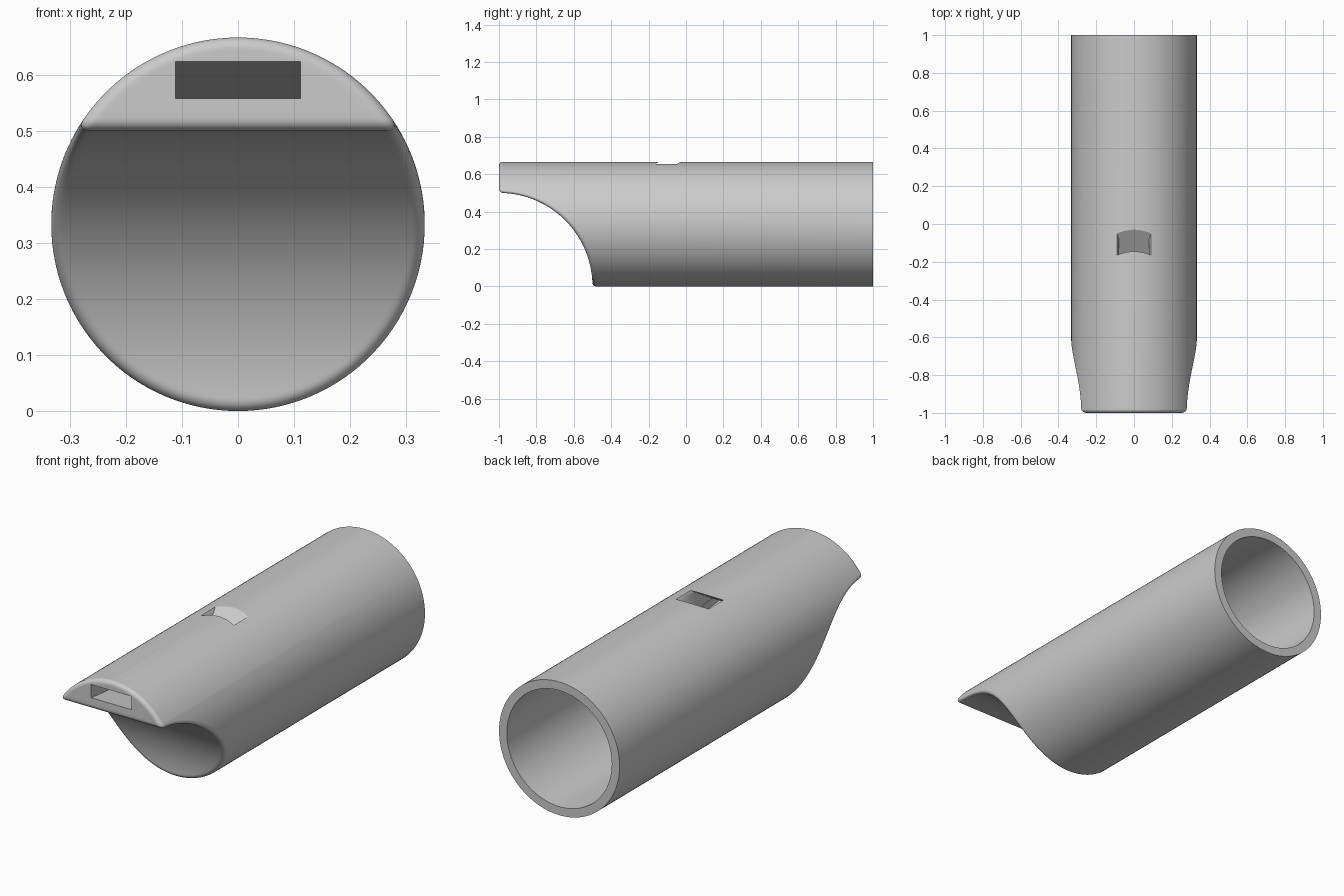
import bpy
import bmesh
import math

if "Cube" in bpy.data.objects:
    bpy.data.objects.remove(bpy.data.objects["Cube"])

R = 0.333          # tube radius, also the height of its axis
BORE = 0.29        # bore radius
CUT = 0.5          # radius of the scoop under the mouth end
FIL = 0.02         # rim rounding
LIP = 0.022        # lip rounding
COLS = 56

grey = bpy.data.materials.new("plain_grey")
grey.use_nodes = True
grey.diffuse_color = (0.6, 0.6, 0.6, 1)
grey.node_tree.nodes["Principled BSDF"].inputs["Base Color"].default_value = (0.6, 0.6, 0.6, 1)


def make_object(name, bm):
    bmesh.ops.recalc_face_normals(bm, faces=bm.faces[:])
    if bm.calc_volume(signed=True) < 0:
        bmesh.ops.reverse_faces(bm, faces=bm.faces[:])
    mesh = bpy.data.meshes.new(name)
    bm.to_mesh(mesh)
    bm.free()
    mesh.materials.append(grey)
    obj = bpy.data.objects.new(name, mesh)
    bpy.context.collection.objects.link(obj)
    return obj


def bridge(bm, a, b):
    """Quads between two closed loops of equal point count."""
    for i in range(len(a)):
        j = (i + 1) % len(a)
        bm.faces.new((a[i], a[j], b[j], b[i]))


def half_width(z):
    return math.sqrt(max(R * R - (z - R) ** 2, 0))


# Front profile: scoop arc, rounded lip, flat mouth face.
# Each entry is y, z and the direction into the material.
path = []
a_max = math.acos(LIP / CUT)
for i in range(1, 45):
    a = a_max * (i / 44) ** 2
    path.append((-1 + CUT * math.cos(a), CUT * math.sin(a), math.cos(a), math.sin(a)))
# Scoop and lip meet with the lip curving the opposite way
for i in range(1, 7):
    a = math.pi / 2 * i / 6
    path.append((-1 + LIP - LIP * math.sin(a), CUT + LIP - LIP * math.cos(a),
                 math.sin(a), math.cos(a)))
z_lip = CUT + LIP
for i in range(1, 20):
    path.append((-1, 2 * R - (2 * R - z_lip) * (1 - i / 20) ** 2, 1, 0))

# Tube body: rows across the front surface, rounded towards the rim
bm = bmesh.new()
rows = []
for y, z, ny, nz in path:
    row = []
    for c in range(COLS + 1):
        t = -math.cos(math.pi * c / COLS)
        d = R - math.hypot(half_width(z) * t, z - R)
        u = min(1, max(0, 1 - d / FIL))
        depth = FIL * (1 - math.sqrt(1 - u * u))
        zz = z + nz * depth
        row.append(bm.verts.new((half_width(zz) * t, y + ny * depth, zz)))
    rows.append(row)
for a, b in zip(rows, rows[1:]):
    for c in range(COLS):
        bm.faces.new((a[c], a[c + 1], b[c + 1], b[c]))
bottom = bm.verts.new((0, -1 + CUT + FIL, 0))
top = bm.verts.new((0, -1 + FIL, 2 * R))
for pole, row in ((bottom, rows[0]), (top, rows[-1])):
    for c in range(COLS):
        bm.faces.new((pole, row[c], row[c + 1]))

# Outer wall, open end ring, bore wall and bore floor
rim = [bottom] + [r[0] for r in rows] + [top] + [r[-1] for r in reversed(rows)]


def ring_at(y, radius):
    s = radius / R
    return [bm.verts.new((v.co.x * s, y, R + (v.co.z - R) * s)) for v in rim]


loops = [rim, ring_at(1, R), ring_at(1, BORE), ring_at(0, BORE)]
for a, b in zip(loops, loops[1:]):
    bridge(bm, a, b)
bm.faces.new(loops[-1])
body = make_object("whistle_body", bm)


def loft(name, rings):
    """Closed solid through rings of equal point count."""
    bm = bmesh.new()
    loops = [[bm.verts.new(p) for p in ring] for ring in rings]
    for a, b in zip(loops, loops[1:]):
        bridge(bm, a, b)
    bm.faces.new(loops[0])
    bm.faces.new(loops[-1])
    return make_object(name, bm)


# Air slot, falling gently from the mouth face
def slot_ring(y, w=0.111):
    high = 0.623 - 0.097 * (y + 1)
    low = high - 0.066
    return [(-w, y, low), (w, y, low), (w, y, high), (-w, y, high)]


slot = loft("slot_cutter", [slot_ring(-1.05), slot_ring(-0.25)])


# Slanted window with flared sides
def window_ring(z, w):
    shift = (z - 2 * R) / 0.62
    near, far = -0.145 + shift, -0.03 + shift
    return [(-w, near, z), (w, near, z), (w, far, z), (-w, far, z)]


window = loft("window_cutter", [window_ring(0.52, 0.08), window_ring(0.635, 0.08),
                                window_ring(0.65, 0.088), window_ring(0.69, 0.12)])

bpy.ops.object.select_all(action="DESELECT")
bpy.context.view_layer.objects.active = body
body.select_set(True)
for cutter in (slot, window):
    cutter.hide_render = True
    mod = body.modifiers.new("cut", "BOOLEAN")
    mod.operation = "DIFFERENCE"
    mod.solver = "EXACT"
    mod.object = cutter
    bpy.ops.object.modifier_apply(modifier=mod.name)
    bpy.data.objects.remove(cutter)

bpy.ops.object.shade_smooth_by_angle(angle=math.radians(30))
